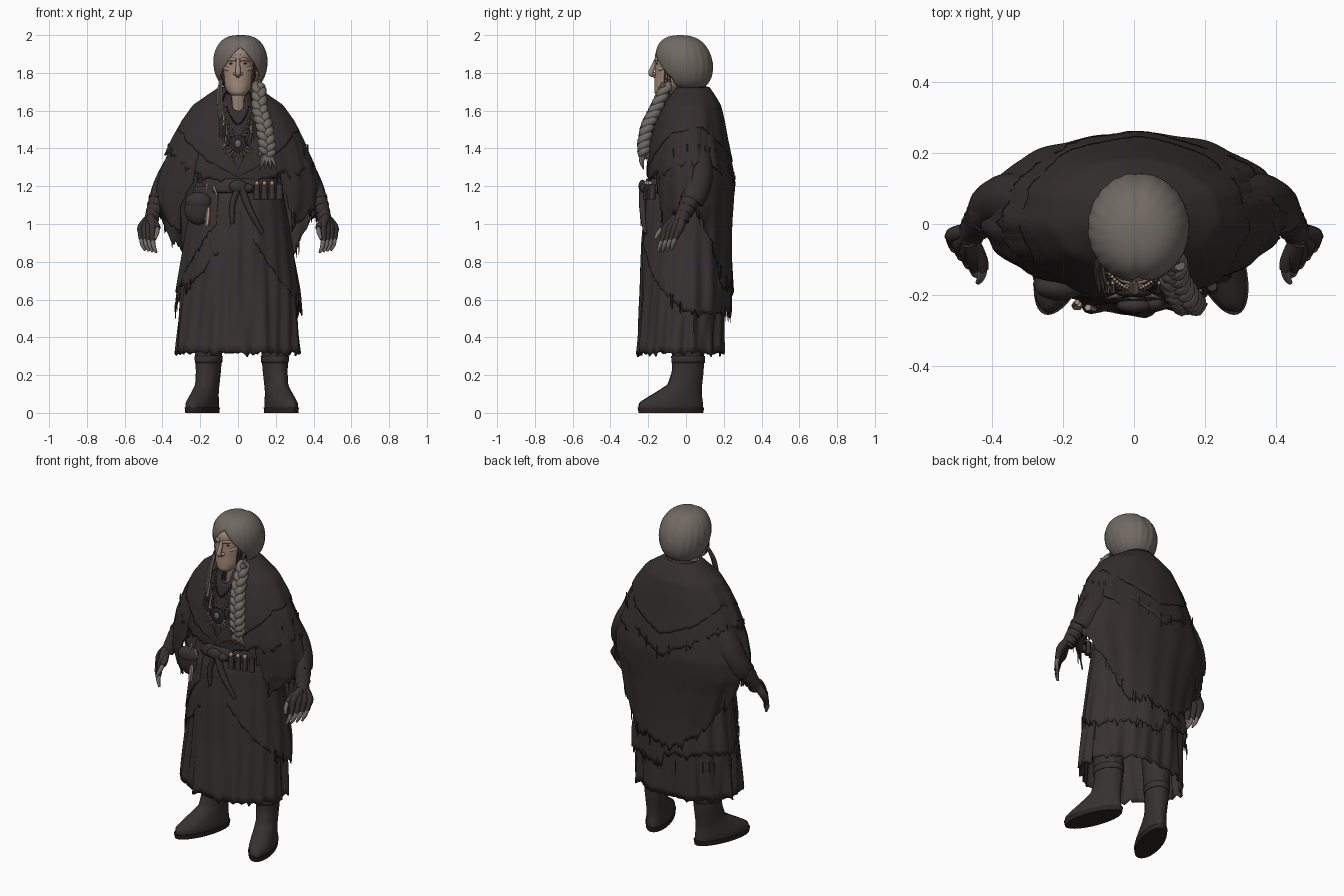
import bpy, bmesh, random
from math import sin, cos, pi, exp, radians
from mathutils import Vector, Matrix

random.seed(4)
if "Cube" in bpy.data.objects:
    bpy.data.objects.remove(bpy.data.objects["Cube"])


def material(name, r, g, b):
    m = bpy.data.materials.new(name)
    m.use_nodes = True
    m.diffuse_color = (r, g, b, 1)
    m.node_tree.nodes["Principled BSDF"].inputs["Base Color"].default_value = (r, g, b, 1)
    return m


SHAWL = material("charcoal shawl", .035, .028, .027)
SKIRT = material("dark brown skirt", .039, .032, .03)
BOOT = material("boot leather", .037, .031, .03)
SOLE = material("black sole", .022, .018, .017)
HAIR = material("grey hair", .165, .143, .125)
SKIN = material("weathered skin", .35, .245, .185)
LINE = material("dark skin line", .08, .052, .04)
BONE = material("bone", .4, .28, .2)
LEATHER = material("dark leather", .04, .032, .03)
STONE = material("blue grey stone", .12, .135, .16)


def finish(name, bm, mat, thick=0):
    bmesh.ops.remove_doubles(bm, verts=bm.verts, dist=.00005)
    bmesh.ops.recalc_face_normals(bm, faces=bm.faces)
    me = bpy.data.meshes.new(name)
    bm.to_mesh(me)
    bm.free()
    me.materials.append(mat)
    ob = bpy.data.objects.new(name, me)
    bpy.context.collection.objects.link(ob)
    bpy.ops.object.select_all(action="DESELECT")
    ob.select_set(True)
    bpy.context.view_layer.objects.active = ob
    bpy.ops.object.shade_smooth_by_angle(angle=radians(50))
    if thick:
        mod = ob.modifiers.new("thickness", "SOLIDIFY")
        mod.thickness = thick
    return ob


def grid(bm, fn, nu, nv, closed=True, caps=False):
    rows = [[bm.verts.new(fn(i / nu, j / nv)) for i in range(nu + (not closed))] for j in range(nv + 1)]
    for j in range(nv):
        for i in range(nu):
            k = (i + 1) % len(rows[0])
            bm.faces.new((rows[j][i], rows[j][k], rows[j + 1][k], rows[j + 1][i]))
    if caps:
        bm.faces.new(rows[0])
        bm.faces.new(rows[-1])


def lut(table, x):
    # Linear lookup in rows whose first entry is the ascending key
    if x <= table[0][0]:
        return table[0][1:]
    for p, q in zip(table, table[1:]):
        if x <= q[0]:
            t = (x - p[0]) / (q[0] - p[0])
            return [a + (b - a) * t for a, b in zip(p[1:], q[1:])]
    return table[-1][1:]


def garment(name, table, top, hem, mat, start=0, end=360, k=9, fold=.03, rag=0, thick=.008, nu=120, nv=22, caps=False):
    # Elliptical cloth shell, table rows are z, cy, rx, ry; angle 0 is the front
    closed = end - start == 360
    drop = [rag * random.uniform(-1, .5) * random.choice((.3, .5, 1)) for _ in range(nu + 1)]

    def fn(u, v):
        d = start + (end - start) * u
        a = radians(d)
        z = top(d) + (hem(d) - top(d)) * v + drop[round(u * nu) % (nu if closed else nu + 1)] * v ** 6
        cy, rx, ry = lut(table, z)
        w = .6 * sin(k * a + 2 * sin(3 * a) + 3 * z) + .4 * sin((2 * k + 1) * a - 5 * z)
        r = 1 + fold * w * (.25 + .75 * v)
        return rx * r * sin(a), cy - ry * r * cos(a), z
    bm = bmesh.new()
    grid(bm, fn, nu, nv, closed, caps)
    return finish(name, bm, mat, thick)


def add_tube(bm, pts, n=10, sub=4):
    # Smooth tapering tube through rows of x, y, z, radius
    P = [Vector(p) for p in pts]
    m = len(P) - 1
    d = (P[-1] - P[0]).to_3d()
    ref = Vector([float(i == min(range(3), key=lambda c: abs(d[c]))) for i in range(3)])

    def at(v):
        i = min(int(v * m), m - 1)
        t = v * m - i
        a, b, c, e = P[max(i - 1, 0)], P[i], P[i + 1], P[min(i + 2, m)]
        return b + (c - a) * t / 2 + (a - 2.5 * b + 2 * c - e / 2) * t * t + (1.5 * (b - c) + (e - a) / 2) * t ** 3

    def fn(u, v):
        p = at(v)
        tan = (at(min(v + .01, 1)) - at(max(v - .01, 0))).to_3d()
        s = tan.cross(ref).normalized()
        q = tan.cross(s).normalized()
        return p.to_3d() + p[3] * (s * cos(2 * pi * u) + q * sin(2 * pi * u))
    grid(bm, fn, n, m * sub, True, True)


def tubes(name, paths, mat, **kw):
    bm = bmesh.new()
    for p in paths:
        add_tube(bm, p, **kw)
    return finish(name, bm, mat)


def blobs(name, items, mat, detail=2):
    bm = bmesh.new()
    for loc, size in items:
        bmesh.ops.create_icosphere(bm, subdivisions=detail, radius=1,
                                   matrix=Matrix.Translation(loc) @ Matrix.Diagonal((*size, 1)))
    return finish(name, bm, mat)


def flip(paths, s):
    return [[(p[0] * s, *p[1:]) for p in path] for path in paths]


def fold_deg(d):
    return abs((d + 180) % 360 - 180)


# Skirts, longest first
SK = [(.31, -.027, .325, .232), (.65, -.015, .3, .222), (.9, -.02, .26, .212), (1.1, -.02, .225, .2), (1.24, -.01, .195, .175)]
garment("long_skirt", SK, lambda d: 1.23, lambda d: .32, SKIRT, fold=.06, rag=.025, k=11)
OVER = [(z, cy + .014, rx + .025, ry + .014) for z, cy, rx, ry in SK]
HEM_OVER = [(0, 1.08), (12, .95), (40, .74), (65, .62), (90, .54), (180, .53)]
garment("ragged_overskirt", OVER, lambda d: 1.22,
        lambda d: lut(HEM_OVER, fold_deg(d))[0] + (.07 if 180 < d < 300 else 0), SKIRT, fold=.04, rag=.045, k=8)
garment("right_apron", [(z, cy - .002, rx + .01, ry + .004) for z, cy, rx, ry in OVER], lambda d: 1.2,
        lambda d: 1.0 - .0065 * (335 - d), SKIRT, start=280, end=335, fold=.03, rag=.03, nu=40)

# Blouse and its collar
BLOUSE = [(1.15, -.01, .2, .185), (1.27, -.01, .215, .195), (1.45, -.01, .2, .165), (1.6, -.015, .15, .125), (1.65, -.03, .08, .085), (1.7, -.04, .062, .064)]
garment("blouse", BLOUSE, lambda d: 1.69 - .09 * cos(radians(d / 2)) ** 40, lambda d: 1.15, SHAWL, fold=.03, k=7)

# Cloak and shawl layers
CAPE = [(.62, .03, .335, .222), (.8, .025, .355, .22), (1, .025, .405, .222), (1.1, .03, .44, .225), (1.2, .03, .435, .232),
        (1.3, .02, .408, .225), (1.45, .015, .345, .2), (1.55, .02, .292, .178), (1.63, .025, .235, .155),
        (1.69, .03, .15, .115), (1.73, .03, .09, .088)]
HEM_LOW = [(34, 1.2), (50, .98), (70, 1.06), (90, 1.12), (105, 1.02), (120, .9), (142, .7), (180, .65)]
garment("lower_cloak", [(z, cy, rx * .985, ry * .985) for z, cy, rx, ry in CAPE], lambda d: 1.55,
        lambda d: lut(HEM_LOW, fold_deg(d))[0] + .02 * sin(radians(d * 7)), SHAWL, start=34, end=326, fold=.035, rag=.06, k=8, nu=150, nv=30)
HEM_UP = [(0, 1.22), (25, 1.25), (60, 1.36), (95, 1.4), (130, 1.37), (180, 1.22)]


def neckline(d):
    return 1.29 + .435 * min(1, fold_deg(d) / 31)


garment("upper_shawl", CAPE, neckline, lambda d: lut(HEM_UP, fold_deg(d))[0] - (.07 if 40 < d < 150 else 0),
        SHAWL, fold=.03, rag=.03, k=7, thick=.012)
MID = [(z, cy, rx * 1.02, ry * 1.025) for z, cy, rx, ry in CAPE]
garment("shawl_fold", MID, neckline, lambda d: lut([(0, 1.25), (60, 1.48), (110, 1.52), (180, 1.33)], fold_deg(d))[0],
        SHAWL, fold=.022, rag=.012, k=5)
# Thick rolled edge behind the neck and down the chest
tubes("shawl_roll", [[(-.03, -.185, 1.33, .012), (-.085, -.145, 1.52, .018), (-.1, -.07, 1.65, .022), (-.08, .05, 1.7, .025), (0, .1, 1.705, .026),
                      (.08, .05, 1.7, .025), (.1, -.07, 1.65, .022), (.085, -.145, 1.52, .018), (.03, -.185, 1.33, .012)]], SHAWL)

# Loose threads under the hems
threads = []
for table, hem, lo, hi in ((CAPE, HEM_LOW, 40, 320), (OVER, HEM_OVER, 45, 315), (CAPE, HEM_UP, 60, 300)):
    for _ in range(22):
        d = random.uniform(lo, hi)
        z = lut(hem, fold_deg(d))[0]
        cy, rx, ry = lut(table, z)
        x, y = rx * sin(radians(d)), cy - ry * cos(radians(d))
        threads.append([(x, y, z + .03, .004), (x * 1.005, y, z - .02, .003), (x, y * 1.005, z - random.uniform(.03, .06), .001)])
tubes("hem_threads", threads, SHAWL, n=4, sub=2)

# Belt sash with knot and tails
garment("belt_sash", [(1.15, -.012, .22, .21), (1.19, -.012, .218, .216), (1.24, -.01, .212, .2)], lambda d: 1.24, lambda d: 1.165, LEATHER,
        fold=.02, k=5, thick=.02, nv=6)
blobs("belt_knot", [((.0, -.23, 1.2), (.05, .022, .035)), ((.05, -.225, 1.19), (.035, .02, .025))], LEATHER)
tubes("sash_tails", [[(.02, -.23, 1.19, .018), (.06, -.23, 1.08, .018), (.13, -.215, .95, .01)],
                     [(.0, -.23, 1.19, .016), (-.03, -.23, 1.1, .016), (-.03, -.23, 1.0, .01)]], SKIRT)

# Pouches, vials and charms on the belt
blobs("side_pouch", [((-.21, -.17, 1.08), (.075, .04, .085))], SHAWL, 3)
blobs("pouch_flap", [((-.21, -.178, 1.12), (.07, .037, .05))], LEATHER, 3)
tubes("belt_vials", [[(x, -.23 + x * .25, 1.21, .015), (x, -.235 + x * .25, 1.13, .018)] for x in (.1, .14, .18, .22)], LEATHER, n=8, sub=1)
blobs("vial_stoppers", [((x, -.235 + x * .25, 1.215), (.012, .012, .014)) for x in (.1, .14, .18)], BONE)
tubes("bone_charms", [[(-.155, -.225, 1.09, .008), (-.158, -.23, 1.05, .014), (-.165, -.23, .99, .012)],
                      [(-.13, -.235, 1.2, .01), (-.11, -.24, 1.15, .006)], [(-.16, -.22, 1.22, .008), (-.17, -.23, 1.16, .005)]], BONE, n=6)

# Arms, gloves, fingers and boots for both sides
for s, side in ((1, "left"), (-1, "right")):
    tubes(side + "_sleeve", flip([[(.17, .03, 1.52, .07), (.25, .05, 1.42, .072), (.34, .07, 1.27, .075), (.395, .055, 1.17, .066), (.42, .035, 1.11, .052)]], s), SHAWL, n=20)
    tubes(side + "_forearm_wrap", flip([[(.385, .06, 1.22, .055), (.422, .025, 1.13, .05), (.452, -.015, 1.05, .038), (.46, -.035, 1.01, .036)]], s), LEATHER, n=16)
    tubes(side + "_wrap_bands", flip([[(.418 + .012 * i, .028 - .015 * i, 1.14 - .035 * i, .054 - .005 * i),
                                       (.423 + .012 * i, .022 - .015 * i, 1.125 - .035 * i, .054 - .005 * i)] for i in range(4)], s), SHAWL, n=16)
    palm, tips = [], []
    for i in range(4):
        t = i / 3
        x, y, z = .512 - .06 * t, -.045 - .07 * t, .95 - .012 * t
        palm.append([(.465, -.02 - .03 * t, 1.04, .022), (x - .004, y + .015, .985, .023), (x, y, .95, .018), (x, y - .012, z - .03, .014)])
        tips.append([(x, y - .009, z - .02, .012), (x - .005, y - .024, z - .055, .012), (x - .02, y - .034, z - .09, .006)])
    palm.append([(.455, -.045, 1.03, .02), (.432, -.1, .99, .02), (.425, -.13, .975, .015)])
    tips.append([(.426, -.125, .977, .013), (.43, -.148, .95, .012), (.44, -.165, .92, .007)])
    tubes(side + "_glove", flip(palm, s), LEATHER, n=8)
    tubes(side + "_fingertips", flip(tips, s), HAIR, n=8)

    # Boot shells are turned outward about the ankle
    shaft_x = .2 if s > 0 else -.16
    shell = [(.02, -.085, .068, .178), (.05, -.085, .069, .178), (.075, -.07, .066, .158), (.11, -.04, .061, .126), (.15, -.006, .059, .094),
             (.22, .01, .063, .086), (.29, .012, .068, .087), (.5, .01, .085, .09)]
    sole = [(0, -.085, .07, .18), (.028, -.085, .073, .186)]
    parts = [garment(side + "_boot", shell, lambda d: .5, lambda d: .02, BOOT, fold=.018, k=4, thick=0, nu=40, nv=30, caps=True),
             garment(side + "_boot_sole", sole, lambda d: .028, lambda d: 0, SOLE, fold=0, thick=0, nu=40, nv=2, caps=True),
             garment(side + "_boot_cuff", [(.26, .012, .069, .09), (.3, .012, .073, .092)], lambda d: .3, lambda d: .265, BOOT, fold=.02, nu=40, nv=3)]
    for ob in parts:
        ob.location.x = shaft_x
        ob.rotation_euler.z = radians(20) * s

# Head and neck
HEAD = [(1.68, -.12, .034, .035), (1.695, -.11, .052, .058), (1.73, -.085, .074, .083), (1.77, -.06, .085, .106),
        (1.81, -.05, .092, .115), (1.85, -.05, .09, .114), (1.9, -.045, .088, .118), (1.94, -.04, .075, .1), (1.96, -.04, .05, .07)]
garment("head", HEAD, lambda d: 1.96, lambda d: 1.68, SKIN, fold=0, thick=0, nu=48, nv=28, caps=True)
tubes("neck", [[(0, 0, 1.56, .07), (0, -.04, 1.65, .044), (0, -.05, 1.74, .044)]], SKIN, n=20)

# Facial features
tubes("nose", [[(0, -.158, 1.87, .009), (0, -.17, 1.84, .012), (0, -.183, 1.81, .014), (0, -.184, 1.795, .014), (0, -.162, 1.782, .01)]], SKIN)
blobs("nose_wings_and_chin", [((s * .015, -.166, 1.795), (.011, .013, .009)) for s in (1, -1)] + [((0, -.142, 1.705), (.03, .018, .022))], SKIN)
both = lambda path: [p for s in (1, -1) for p in flip([path], s)]
tubes("brow_ridges", both([(.01, -.163, 1.868, .008), (.035, -.154, 1.872, .009), (.065, -.122, 1.862, .006)]), SKIN)
tubes("cheekbones", both([(.025, -.15, 1.81, .008), (.055, -.13, 1.822, .014), (.08, -.09, 1.83, .01)]), SKIN)
blobs("eyes", [((s * .034, -.153, 1.85), (.014, .005, .005)) for s in (1, -1)], LINE)
tubes("face_lines", both([(.024, -.16, 1.785, .001), (.038, -.147, 1.76, .002), (.04, -.138, 1.735, .001)])
      + both([(.008, -.163, 1.895, .001), (.035, -.15, 1.9, .002), (.06, -.125, 1.895, .001)])
      + [[(-.028, -.152, 1.749, .002), (0, -.162, 1.749, .003), (.028, -.152, 1.749, .002)]], LINE, n=6)
tubes("temple_strands", [p for i in range(3) for p in both([(.094 - .006 * i, -.085 - .012 * i, 1.85, .004),
                         (.088 - .006 * i, -.085 - .014 * i, 1.78, .006), (.07, -.09 - .014 * i, 1.72, .002)])], LINE, n=6)
tubes("lips", [[(-.025, -.15, z, .002), (0, -.157, z, .005), (.025, -.15, z, .002)] for z in (1.757, 1.741)], SKIN, n=8)


# Hair swept back from a centre parting
def hair(u, v):
    p = 2.64 * v
    gap = max(0, min(.95, (p - .92) * .78))
    a = gap + (2 * pi - 2 * gap) * u
    r = sin(p) ** .74 * (1 + .008 * sin(p) * sin(22 * a + 4 * v))
    x, y = .143 * r * sin(a), -.008 - .153 * r * cos(a)
    z = 1.86 + (.14 if p < pi / 2 else .155) * cos(p)
    part = exp(-(x / .014) ** 2) * .01 * sin(p)
    return x + .013, y * (1 - part * 2) - (z - 1.84) * .14, z - (part if z > 1.87 else 0)


bm = bmesh.new()
grid(bm, hair, 90, 32, False)
finish("swept_hair", bm, HAIR, .01)
blobs("nape_hair", [((.013, .045, 1.77), (.1, .08, .05))], HAIR, 3)

# Braid over the left shoulder, with tail and loose locks
SPINE = [(0, .11, -.1, 1.74), (.3, .115, -.16, 1.61), (.55, .14, -.205, 1.52), (.8, .155, -.225, 1.42), (1, .155, -.222, 1.36)]
strands = []
for i in range(3):
    path = []
    for j in range(33):
        t = j / 32
        x, y, z = lut(SPINE, t)
        w = t * 20 + i * 2 * pi / 3
        path.append((x + (.018 + .01 * t) * sin(w), y + .014 * sin(2 * w), z, .021 + .004 * sin(pi * t)))
    strands.append(path)
tubes("braid", strands, HAIR, n=8, sub=2)
tubes("braid_tail", [[(.155, -.225, 1.38, .014), (.135 + .016 * i, -.235, 1.34, .016), (.115 + .03 * i, -.225, 1.29, .003)] for i in range(4)], HAIR, n=6)
tubes("loose_locks", [[(s * .1 + .01, -.085, 1.76, .01), (s * (.09 + .008 * i), -.13, 1.67, .009), (s * (.075 + .012 * i), -.18, 1.54, .005),
                       (s * (.07 + .014 * i), -.2, 1.42 + .02 * i, .002)] for i in range(3) for s in (1, -1)], HAIR, n=6)

# Necklaces, pendant and tooth charms
beads = []
for width, low in ((.06, 1.53), (.075, 1.47), (.085, 1.42)):
    for i in range(23):
        t = i / 11 - 1
        z = low + (1.62 - low) * t * t
        cy, rx, ry = lut(BLOUSE, z)
        x = width * t
        beads.append(((x, cy - ry * (1 - (x / rx) ** 2) ** .5 - .012, z), (.006, .006, .006)))
blobs("dark_beads", beads[:23] + beads[46:], LEATHER, 1)
blobs("bone_beads", beads[23:46], BONE, 1)
blobs("pendant_disc", [((0, -.195, 1.42), (.05, .012, .05))], SOLE, 3)
blobs("pendant_stone", [((0, -.207, 1.425), (.018, .008, .022))], STONE)
tubes("tooth_charms", [[(.045 * sin(a), -.2, 1.42 - .045 * cos(a), .006), (.085 * sin(a), -.21, 1.42 - .085 * cos(a), .001)]
                       for a in [i * .32 for i in range(-4, 5)]], BONE, n=6, sub=2)
tubes("hanging_charms", [[(x, -.165, z, .005), (x, -.19, z - .07, .007)]
                         for x, z in ((-.075, 1.59), (-.06, 1.54), (-.07, 1.48), (.07, 1.55))], BONE, n=6, sub=2)
